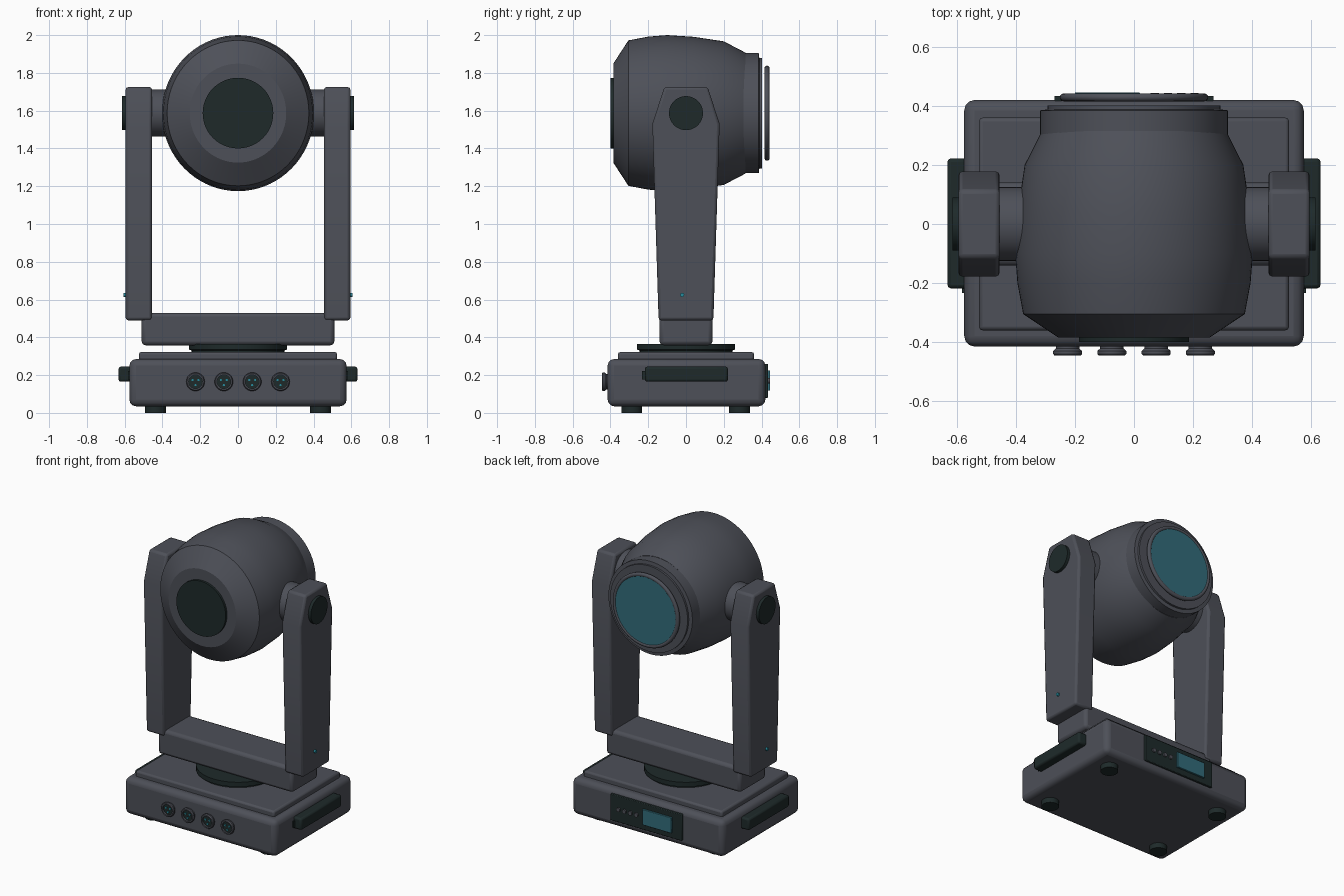
import bpy, bmesh, math
from mathutils import Matrix, Vector

if "Cube" in bpy.data.objects:
    bpy.data.objects.remove(bpy.data.objects["Cube"])


def material(name, rgb):
    m = bpy.data.materials.new(name)
    m.diffuse_color = (*rgb, 1)
    m.use_nodes = True
    m.node_tree.nodes["Principled BSDF"].inputs["Base Color"].default_value = m.diffuse_color
    return m


BODY = material("charcoal grey", (0.075, 0.080, 0.098))
DARK = material("dark green black", (0.013, 0.023, 0.023))
GLASS = material("teal glass", (0.032, 0.150, 0.195))
LED = material("bright teal", (0.02, 0.26, 0.34))
AXIS = {"x": Matrix.Rotation(math.pi / 2, 4, "Y"),
        "y": Matrix.Rotation(-math.pi / 2, 4, "X"),
        "z": Matrix.Identity(4)}
HEAD_Z = 1.587


def finish(name, bm, mat, bevel=0, segments=2, angle=35):
    bmesh.ops.recalc_face_normals(bm, faces=bm.faces)
    me = bpy.data.meshes.new(name)
    bm.to_mesh(me)
    bm.free()
    ob = bpy.data.objects.new(name, me)
    bpy.context.collection.objects.link(ob)
    me.materials.append(mat)
    if bevel:
        b = ob.modifiers.new("bevel", "BEVEL")
        b.width, b.segments, b.limit_method = bevel, segments, "ANGLE"
    bpy.ops.object.select_all(action="DESELECT")
    ob.select_set(True)
    bpy.context.view_layer.objects.active = ob
    bpy.ops.object.shade_smooth_by_angle(angle=math.radians(angle))
    return ob


def box(name, lo, hi, mat, bevel=0, segments=2):
    bm = bmesh.new()
    bmesh.ops.create_cube(bm, size=1)
    lo, hi = Vector(lo), Vector(hi)
    for v in bm.verts:
        v.co = (lo + hi) / 2 + v.co * (hi - lo)
    return finish(name, bm, mat, bevel, segments)


def lathe(name, profile, centre, axis, mat, steps=64, scale_x=1, closed=False, angle=35):
    """Spin (radius, height) points round an axis through centre."""
    bm = bmesh.new()
    verts = [bm.verts.new((r, 0, h)) for r, h in profile]
    pairs = list(zip(verts, verts[1:])) + ([(verts[-1], verts[0])] if closed else [])
    edges = [bm.edges.new(p) for p in pairs]
    bmesh.ops.spin(bm, geom=verts + edges, cent=(0, 0, 0), axis=(0, 0, 1),
                   angle=math.tau, steps=steps, use_duplicate=False)
    bmesh.ops.remove_doubles(bm, verts=bm.verts, dist=1e-5)
    bmesh.ops.transform(bm, matrix=Matrix.Translation(centre) @ Matrix.Diagonal((scale_x, 1, 1, 1))
                        @ AXIS[axis], verts=bm.verts)
    return finish(name, bm, mat, angle=angle)


def disc(name, r, h0, h1, centre, axis, mat, steps=48):
    return lathe(name, [(0, h0), (r, h0), (r, h1), (0, h1)], centre, axis, mat, steps)


# Base housing, top plate, feet and turntable
box("base_housing", (-.575, -.415, .035), (.575, .42, .285), BODY, .035, 3)
box("base_top_plate", (-.525, -.36, .27), (.525, .36, .322), BODY, .012)
for x in (-.437, .437):
    for y in (-.287, .283):
        disc("foot", .055, 0, .05, (x, y, 0), "z", DARK, 32)
lathe("turntable", [(0, .31), (.245, .31), (.245, .33), (.26, .335), (.26, .366), (0, .366)],
      (0, 0, 0), "z", DARK)

# Yoke crossbar and tapered arms
box("yoke_crossbar", (-.51, -.14, .358), (.51, .14, .53), BODY, .02)
arm = [(-.145, .49), (.145, .49), (.178, 1.53), (.115, 1.725), (-.115, 1.725), (-.178, 1.53)]
for s in (-1, 1):
    bm = bmesh.new()
    f = bm.faces.new([bm.verts.new((s * .455, y, z)) for y, z in arm])
    ext = bmesh.ops.extrude_face_region(bm, geom=[f])["geom"]
    bmesh.ops.translate(bm, vec=(s * .14, 0, 0),
                        verts=[v for v in ext if isinstance(v, bmesh.types.BMVert)])
    finish("yoke_arm", bm, BODY, .014)
    # Tilt pivot, outer cap and status light
    disc("tilt_pivot", .125, -.1, .1, (s * .37, 0, HEAD_Z), "x", BODY)
    disc("pivot_cap", .09, -.015, .015, (s * .6, 0, HEAD_Z), "x", DARK)
    disc("arm_light", .011, -.009, .009, (s * .597, -.02, .625), "x", LED, 16)
    # Carry handle with its mounting lip
    xs = sorted((s * .56, s * .632))
    box("carry_handle", (xs[0], -.218, .165), (xs[1], .222, .245), DARK, .012)
    xs = sorted((s * .56, s * .583))
    box("handle_lip", (xs[0], -.234, .178), (xs[1], -.2, .222), DARK)

# Head shell, front collar and rear cap, spun round the y axis
lathe("head_shell", [(0, -.385), (.262, -.385), (.385, -.305), (.405, -.2), (.413, -.1), (.404, .04),
                     (.38, .2), (.32, .315), (0, .315)], (0, 0, HEAD_Z), "y", BODY, 72, .975, angle=25)
lathe("head_collar", [(0, .3), (.318, .3), (.318, .385), (.293, .388), (.293, .402), (0, .402)],
      (0, 0, HEAD_Z), "y", BODY)
disc("head_rear_cap", .187, -.4, -.37, (0, 0, HEAD_Z), "y", DARK)

# Lens and its rounded rim
rim = [(.238 + .0135 * math.cos(a * math.tau / 12), .429 + .0135 * math.sin(a * math.tau / 12))
       for a in range(12)]
lathe("lens_rim", rim, (0, 0, HEAD_Z), "y", BODY, closed=True, angle=60)
disc("lens", .23, .42, .438, (0, 0, HEAD_Z), "y", GLASS, 64)

# Cable sockets with three pins each
for x in (-.225, -.075, .075, .225):
    c = (x, -.41, .165)
    lathe("socket_ring", [(.04, .01), (.04, -.012), (.049, -.02), (.049, -.03), (.044, -.036),
                          (.036, -.036), (.036, .01)], c, "y", BODY, 32, closed=True)
    disc("socket_core", .037, -.024, .01, c, "y", DARK, 32)
    for k in range(3):
        a = math.pi / 6 + k * math.tau / 3
        disc("socket_pin", .006, -.03, 0, (x + .018 * math.cos(a), -.41, .165 + .018 * math.sin(a)),
             "y", LED, 10)

# Control panel with screen and buttons
box("control_panel", (-.27, .405, .08), (.27, .434, .26), DARK, .004)
box("screen", (-.2, .42, .118), (.02, .446, .225), GLASS, .003)
for x in (.07, .115, .16, .205):
    disc("panel_button", .014, 0, .022, (x, .422, .17), "y", BODY, 20)
